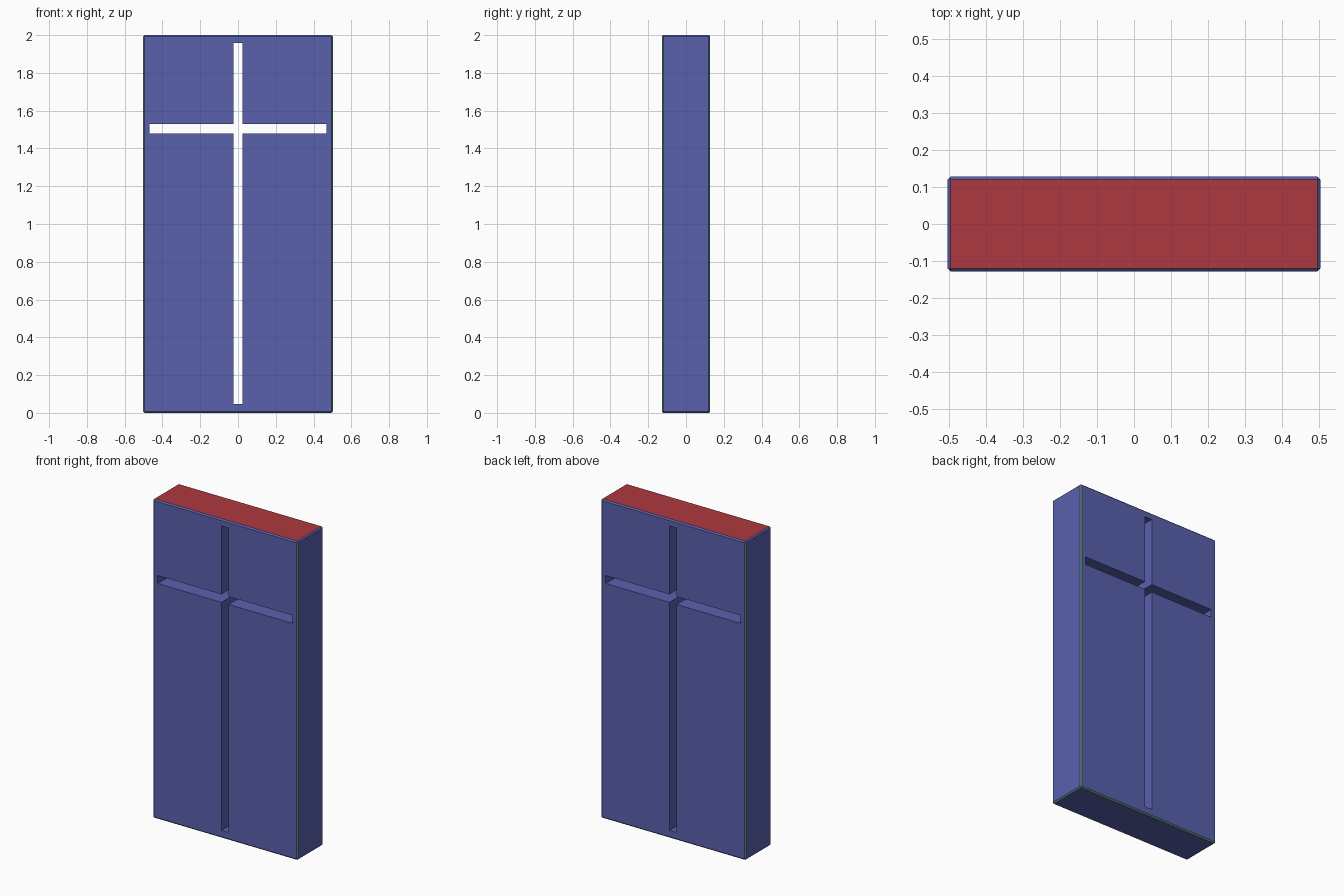
import bpy, bmesh

if "Cube" in bpy.data.objects:
    bpy.data.objects.remove(bpy.data.objects["Cube"])

W, D, H = 1.006, 0.256, 2.0     # overall slab size
BEVEL = 0.008


def material(name, rgb):
    m = bpy.data.materials.new(name)
    m.diffuse_color = (*rgb, 1)
    m.use_nodes = True
    m.node_tree.nodes["Principled BSDF"].inputs["Base Color"].default_value = m.diffuse_color
    return m


blue = material("blue", (0.10, 0.12, 0.42))
red = material("red", (0.42, 0.04, 0.05))
green = material("green", (0.10, 0.24, 0.19))


def make_object(name, bm, mats):
    me = bpy.data.meshes.new(name)
    bm.to_mesh(me)
    bm.free()
    for m in mats:
        me.materials.append(m)
    ob = bpy.data.objects.new(name, me)
    bpy.context.collection.objects.link(ob)
    return ob


# Slab with chamfered edges
bm = bmesh.new()
bmesh.ops.create_cube(bm, size=1)
for v in bm.verts:
    v.co = (v.co.x * W, v.co.y * D, (v.co.z + 0.5) * H)
bmesh.ops.bevel(bm, geom=bm.edges[:], offset=BEVEL, segments=1,
                affect='EDGES', profile=0.5)
bm.normal_update()
for f in bm.faces:
    n = f.normal
    if n.z > 0.9:                                     # top face
        f.material_index = 1
    elif max(abs(c) for c in n) < 0.9 and n.z < 0.1:  # upright and lower chamfers
        f.material_index = 2
slab = make_object("slab", bm, [blue, red, green])

# Cross-shaped cutter running through the full depth
t, arm = 0.025, 0.468
lo, hi, mid = 0.048, 1.958, 1.504
right = [(t, lo), (t, mid - t), (arm, mid - t),
         (arm, mid + t), (t, mid + t), (t, hi)]
outline = right + [(-x, z) for x, z in reversed(right)]
bm = bmesh.new()
face = bm.faces.new([bm.verts.new((x, -D, z)) for x, z in outline])
ext = bmesh.ops.extrude_face_region(bm, geom=[face])
for v in ext["geom"]:
    if isinstance(v, bmesh.types.BMVert):
        v.co.y = D
bmesh.ops.recalc_face_normals(bm, faces=bm.faces[:])
cutter = make_object("cross_cutter", bm, [blue])
cutter.hide_render = True
cutter.display_type = 'WIRE'

# Cross opening
cut = slab.modifiers.new("cross_opening", 'BOOLEAN')
cut.operation = 'DIFFERENCE'
cut.solver = 'EXACT'
cut.object = cutter
